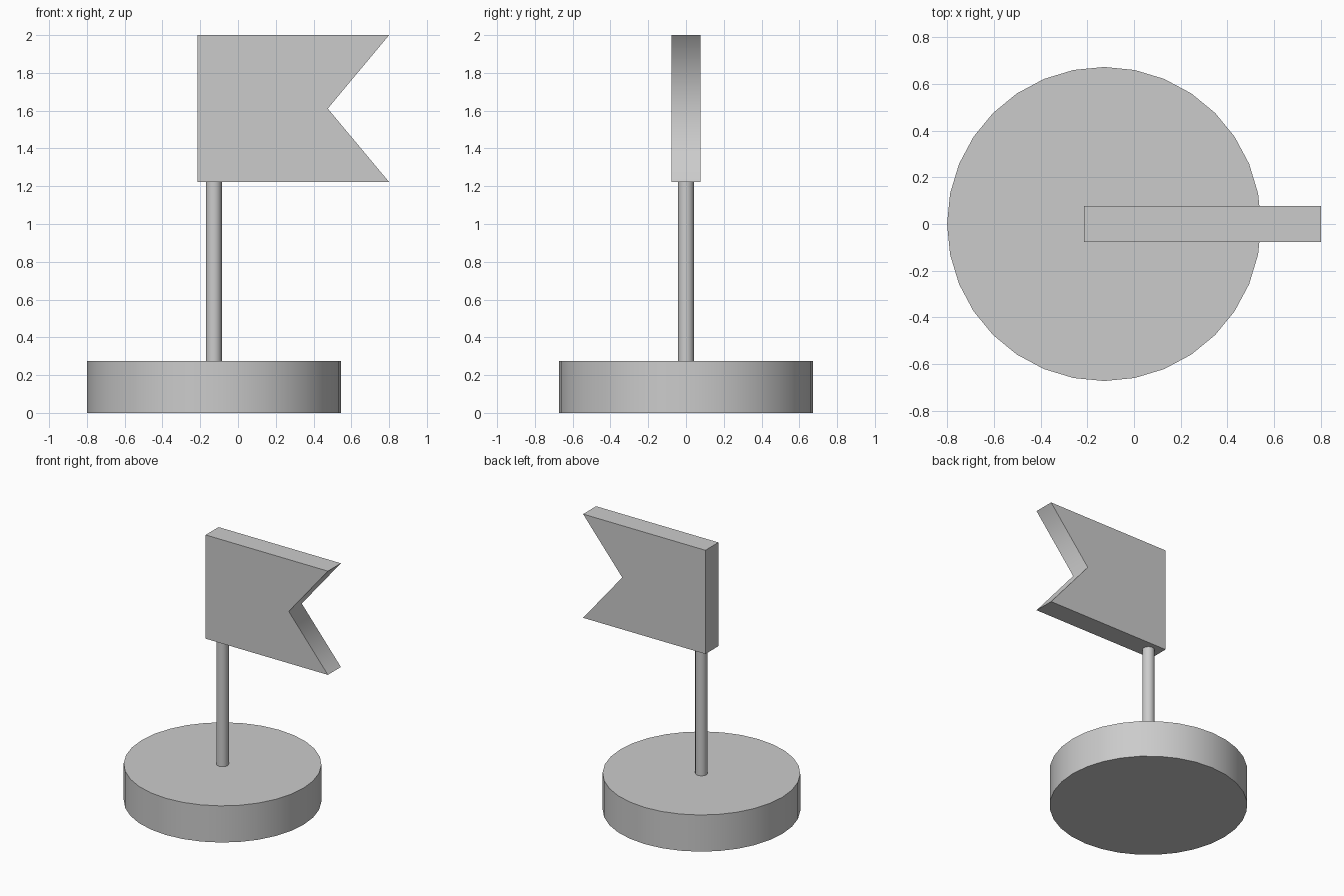
import bpy, bmesh, math

if "Cube" in bpy.data.objects:
    bpy.data.objects.remove(bpy.data.objects["Cube"])

AXIS_X = -0.128


def cylinder(name, radius, z0, z1, sides=32):
    bpy.ops.mesh.primitive_cylinder_add(vertices=sides, radius=radius, depth=z1 - z0,
                                        location=(AXIS_X, 0, (z0 + z1) / 2))
    obj = bpy.context.object
    obj.name = name
    bpy.ops.object.shade_smooth_by_angle(angle=math.radians(40))
    return obj


# Round base and thin pole
cylinder("base", 0.672, 0, 0.275)
cylinder("pole", 0.042, 0.275, 1.222)

# Swallowtail flag: profile in x-z, extruded along y
profile = [(-0.215, 1.222), (0.8, 1.222), (0.475, 1.611), (0.8, 2.0), (-0.215, 2.0)]
half = 0.077
bm = bmesh.new()
face = bm.faces.new([bm.verts.new((x, -half, z)) for x, z in profile])
ext = bmesh.ops.extrude_face_region(bm, geom=[face], use_keep_orig=True)
moved = [v for v in ext["geom"] if isinstance(v, bmesh.types.BMVert)]
bmesh.ops.translate(bm, verts=moved, vec=(0, 2 * half, 0))
bmesh.ops.recalc_face_normals(bm, faces=bm.faces)

# Only the inner notch edge is shaded smooth
for f in bm.faces:
    f.smooth = True
for e in bm.edges:
    e.smooth = all(abs(v.co.x - 0.475) < 1e-4 for v in e.verts)

mesh = bpy.data.meshes.new("flag")
bm.to_mesh(mesh)
bm.free()
bpy.context.collection.objects.link(bpy.data.objects.new("flag", mesh))
